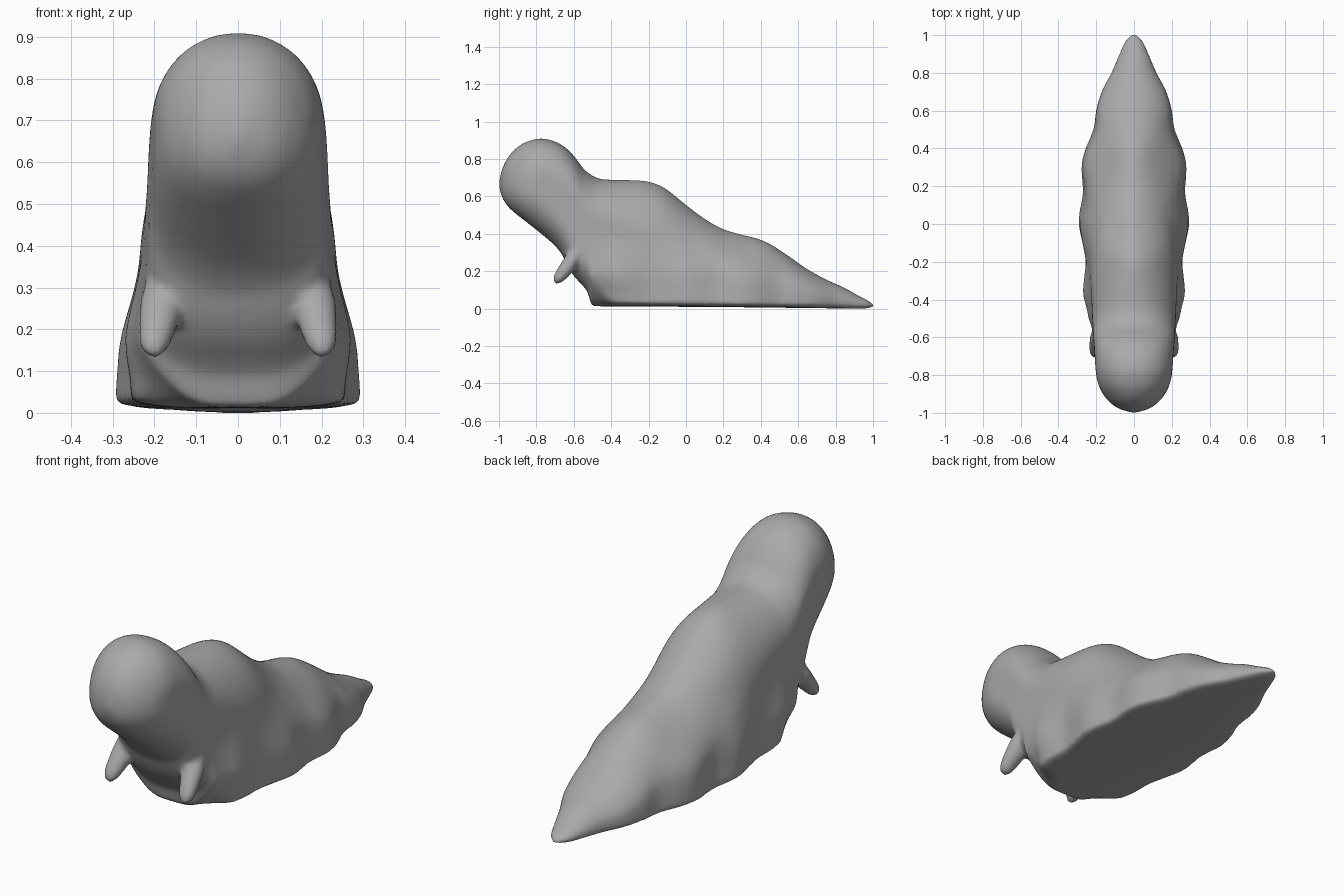
import bpy, bmesh, math
from mathutils import Vector

if "Cube" in bpy.data.objects:
    bpy.data.objects.remove(bpy.data.objects["Cube"])

grey = bpy.data.materials.new("soft grey")
grey.diffuse_color = (0.4, 0.4, 0.4, 1)
grey.use_nodes = True
grey.node_tree.nodes["Principled BSDF"].inputs["Base Color"].default_value = grey.diffuse_color


def curve(keys):
    """Smooth interpolation through (y, value) keys."""
    n = len(keys)

    def slope(i):
        a, b = keys[max(i - 1, 0)], keys[min(i + 1, n - 1)]
        return (b[1] - a[1]) / (b[0] - a[0])

    def f(y):
        if y <= keys[0][0]:
            return keys[0][1]
        for i in range(n - 1):
            (y0, v0), (y1, v1) = keys[i], keys[i + 1]
            if y <= y1:
                h = y1 - y0
                t = (y - y0) / h
                return (v0 * (2 * t**3 - 3 * t**2 + 1) + slope(i) * h * (t**3 - 2 * t**2 + t)
                        + v1 * (3 * t**2 - 2 * t**3) + slope(i + 1) * h * (t**3 - t**2))
        return keys[-1][1]
    return f


# Side profile, plan widths and corner rounding along the length
top = curve([(-1, .68), (-.98, .755), (-.94, .825), (-.88, .878), (-.82, .902), (-.77, .909),
             (-.7, .893), (-.64, .857), (-.59, .805), (-.55, .75), (-.5, .71), (-.45, .692),
             (-.3, .687), (-.22, .682), (-.16, .667), (-.1, .635), (0, .555), (.1, .48),
             (.2, .425), (.3, .395), (.38, .375), (.45, .345), (.55, .28), (.65, .21),
             (.75, .155), (.85, .11), (.93, .065), (.98, .04), (1.005, .02)])
base = curve([(-1, .65), (-.985, .6), (-.96, .555), (-.92, .515), (-.85, .46), (-.75, .38),
              (-.7, .335), (-.66, .285), (-.635, .23), (-.6, .175), (-.55, .12), (-.525, .085),
              (-.515, .05), (-.505, .018), (-.49, .013), (-.3, .011), (.2, .008), (.8, .001),
              (.95, 0), (1.005, .008)])
skirt = curve([(-1, .005), (-.98, .075), (-.95, .122), (-.9, .165), (-.85, .188), (-.8, .2),
               (-.7, .209), (-.6, .236), (-.5, .25), (-.44, .265), (-.37, .284), (-.28, .276),
               (-.2, .266), (-.1, .281), (0, .294), (.08, .285), (.15, .275), (.28, .284),
               (.34, .276), (.4, .255), (.5, .215), (.6, .203), (.7, .172), (.8, .12),
               (.9, .078), (.97, .047), (1.005, .01)])
upper = curve([(-1, .005), (-.98, .075), (-.95, .122), (-.9, .165), (-.85, .188), (-.8, .2),
               (-.7, .208), (-.6, .215), (-.4, .226), (-.2, .23), (0, .225), (.15, .21), (.3, .195),
               (.5, .178), (.6, .17), (.7, .148), (.8, .105), (.9, .068), (.97, .042), (1.005, .01)])
corner = curve([(-1, .2), (-.7, .2), (-.55, .22), (-.5, .17), (-.42, .05), (-.36, .025), (1.01, .02)])
crown = curve([(-1, .21), (-.65, .21), (-.5, .22), (-.3, .28), (-.1, .3), (.2, .28), (1.01, .25)])
# How pointed the back is, and how far the hem is drawn in at the front
ridge = curve([(-1, .95), (-.6, .95), (-.45, 1.0), (-.2, 1.2), (.4, 1.2), (.7, 1.05), (1.01, .95)])
tuck = curve([(-1, 0), (-.62, 0), (-.52, .07), (-.45, .065), (-.37, .04), (-.2, .01), (0, 0), (1.01, 0)])


def half_section(y):
    """Points (x, z) from the bottom centre up the side to the top centre."""
    zt, zb = top(y), base(y)
    h = zt - zb
    rb, rt = min(corner(y), .42 * h), min(crown(y), .57 * h)
    p = .55 + .3 * min(1, max(0, (-.5 - y) / .25))
    pts = []
    for i in range(15):
        a = i / 14 * math.pi / 2
        pts.append((math.sin(a) ** p, zb + rb * (1 - math.cos(a))))
    z0, z1 = zb + rb, zt - rt
    pts += [(1, z0 + (z1 - z0) * i / 8) for i in range(1, 8)]
    for i in range(17):
        a = i / 16 * math.pi / 2
        pts.append((max(math.cos(a), 0) ** ridge(y), z1 + rt * math.sin(a)))
    out = []
    high = min(.43, .95 * zt)
    for k, z in pts:
        # Skirt stays wide low down, then eases into the narrower back
        t = min(1, max(0, (high - z) / (.72 * high)))
        flare = .85 * t * t * (3 - 2 * t) + .15 * max(0, 1 - z / .12)
        w = upper(y) + (skirt(y) - upper(y)) * flare
        t = min(1, max(0, 1 - z / .2))
        w -= tuck(y) * t * t * (3 - 2 * t)
        # Shallow slanting folds on the cloth
        if -.5 < y < .8:
            w += .004 * math.sin(17 * y + 14 * z) * math.sin(math.pi * (y + .5) / 1.3)
        out.append((k * w, z))
    return out


# Body: cross sections lofted from the head to the tail
bm = bmesh.new()
stations = sorted({round(-1 + 2.005 * i / 140, 4) for i in range(141)}
                  | {round(-.56 + .004 * i, 4) for i in range(20)}
                  | {-.997, -.993, -.978, 1, 1.003})
rings = []
for y in stations:
    half = half_section(y)
    loop = half + [(-x, z) for x, z in half[-2:0:-1]]
    rings.append([bm.verts.new((x, y, z)) for x, z in loop])
for r, s in zip(rings, rings[1:]):
    for i in range(len(r)):
        j = (i + 1) % len(r)
        bm.faces.new((r[i], r[j], s[j], s[i]))
bm.faces.new(rings[0])
bm.faces.new(rings[-1])

# Arms: tapered stubs with round tips, one on each side
path = [(.172, -.53, .345, .03), (.175, -.57, .31, .048), (.182, -.605, .262, .053),
        (.19, -.64, .215, .048), (.197, -.668, .18, .041), (.2, -.683, .162, .035),
        (.2, -.696, .147, .025), (.2, -.704, .136, .008)]
axis = Vector((.015, -.2, -.2)).normalized()
u = Vector((1, 0, 0))
v = axis.cross(u)
for side in (-1, 1):
    rings = []
    for x, y, z, r in path:
        ring = []
        for i in range(20):
            a = math.tau * i / 20
            c = Vector((x, y, z)) + u * (r * math.cos(a)) + v * (r * .85 * math.sin(a))
            ring.append(bm.verts.new((c.x * side, c.y, c.z)))
        rings.append(ring)
    for r, s in zip(rings, rings[1:]):
        for i in range(20):
            j = (i + 1) % 20
            bm.faces.new((r[i], r[j], s[j], s[i]))
    bm.faces.new(rings[0])
    bm.faces.new(rings[-1])

bmesh.ops.recalc_face_normals(bm, faces=bm.faces)
mesh = bpy.data.meshes.new("ghost_body")
bm.to_mesh(mesh)
bm.free()
mesh.materials.append(grey)
body = bpy.data.objects.new("ghost_body", mesh)
bpy.context.collection.objects.link(body)

# Fuse arms and body into one soft skin
fuse = body.modifiers.new("fuse", 'REMESH')
fuse.mode = 'VOXEL'
fuse.voxel_size = .011
fuse.use_smooth_shade = True
soft = body.modifiers.new("soften", 'SMOOTH')
soft.factor = .5
soft.iterations = 8
